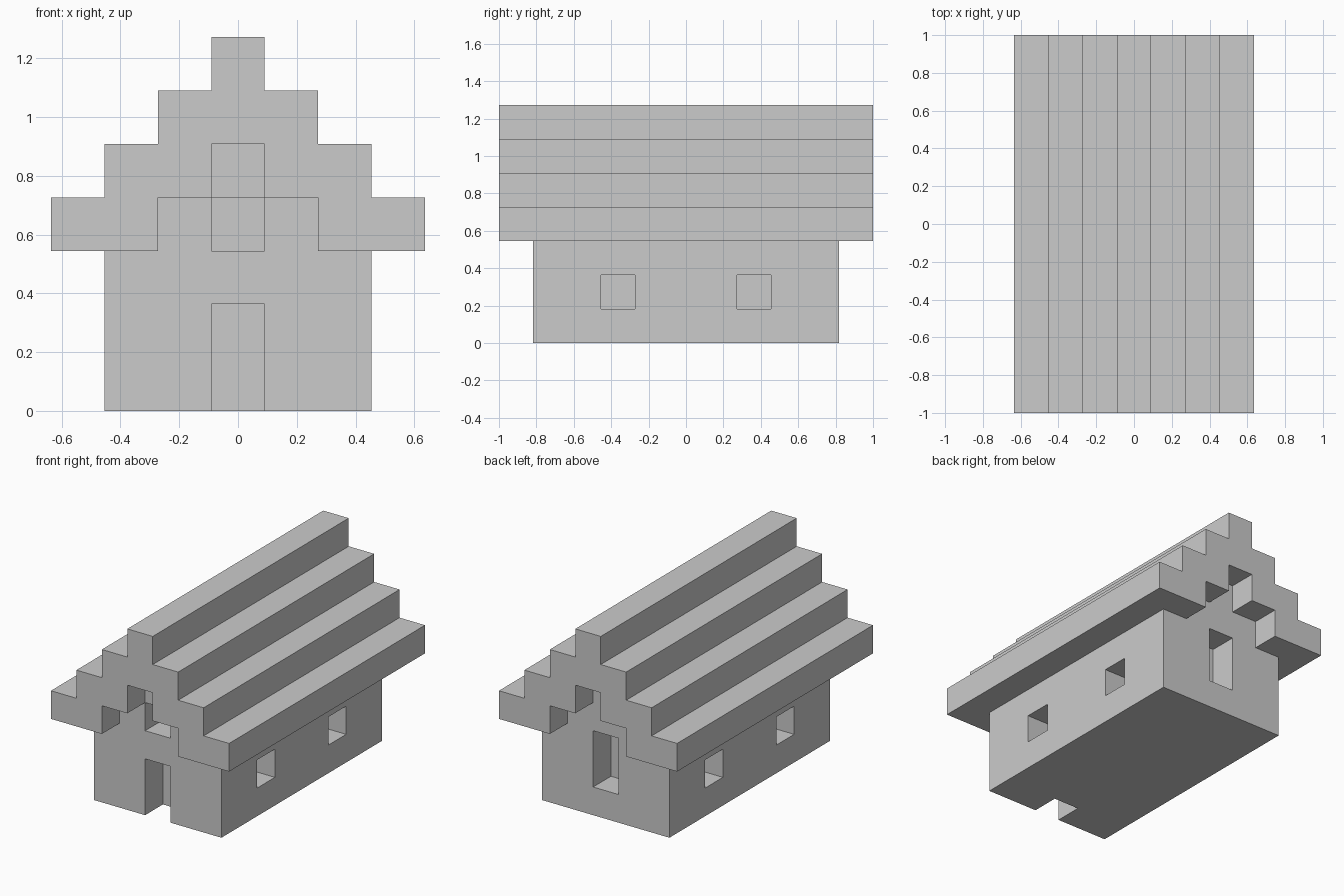
import bpy, bmesh, math
from mathutils import Vector

if "Cube" in bpy.data.objects:
    bpy.data.objects.remove(bpy.data.objects["Cube"])

U = 2 / 11  # one building block; the roof is 11 blocks long


def block(xs, ys, zs):
    """Cells of a box, each range inclusive, in block units."""
    return {(x, y, z)
            for x in range(xs[0], xs[1] + 1)
            for y in range(ys[0], ys[1] + 1)
            for z in range(zs[0], zs[1] + 1)}


def build(name, cells, neighbours):
    """Skin the cells with faces, leaving out those hidden by neighbours."""
    bm = bmesh.new()
    for c in cells:
        centre = Vector((c[0], c[1], c[2] + 0.5))
        for axis in range(3):
            for sign in (-1, 1):
                n = [0, 0, 0]
                n[axis] = sign
                if tuple(a + b for a, b in zip(c, n)) in cells | neighbours:
                    continue
                n = Vector(n)
                s = Vector((n.y, n.z, n.x))
                t = n.cross(s)
                corners = (s + t, t - s, -s - t, s - t)
                bm.faces.new([bm.verts.new((centre + n / 2 + k / 2) * U)
                              for k in corners])
    bmesh.ops.remove_doubles(bm, verts=bm.verts[:], dist=1e-4)
    bmesh.ops.dissolve_limit(bm, angle_limit=math.radians(1),
                             verts=bm.verts[:], edges=bm.edges[:])
    mesh = bpy.data.meshes.new(name)
    bm.to_mesh(mesh)
    bm.free()
    obj = bpy.data.objects.new(name, mesh)
    bpy.context.collection.objects.link(obj)
    return obj


# Walls with stepped gables
walls = block((-2, 2), (-4, 4), (0, 2))
walls |= block((-1, 1), (-4, 4), (3, 3)) | block((0, 0), (-4, 4), (4, 4))

# Front door, front attic window, tall back window
walls -= block((0, 0), (-4, -4), (0, 1))
walls -= block((0, 0), (-4, -4), (3, 3))
walls -= block((0, 0), (4, 4), (1, 2))

# Side windows
for x in (-2, 2):
    for y in (-2, 2):
        walls -= block((x, x), (y, y), (1, 1))

# Stepped roof: each layer moves one block inward
roof = set()
for layer in range(4):
    for side in (-1, 1):
        outer, inner = 3 - layer, max(2 - layer, 0)
        a, b = sorted((side * outer, side * inner))
        roof |= block((a, b), (-5, 5), (3 + layer, 3 + layer))

build("walls", walls, roof)
build("roof", roof, walls)
